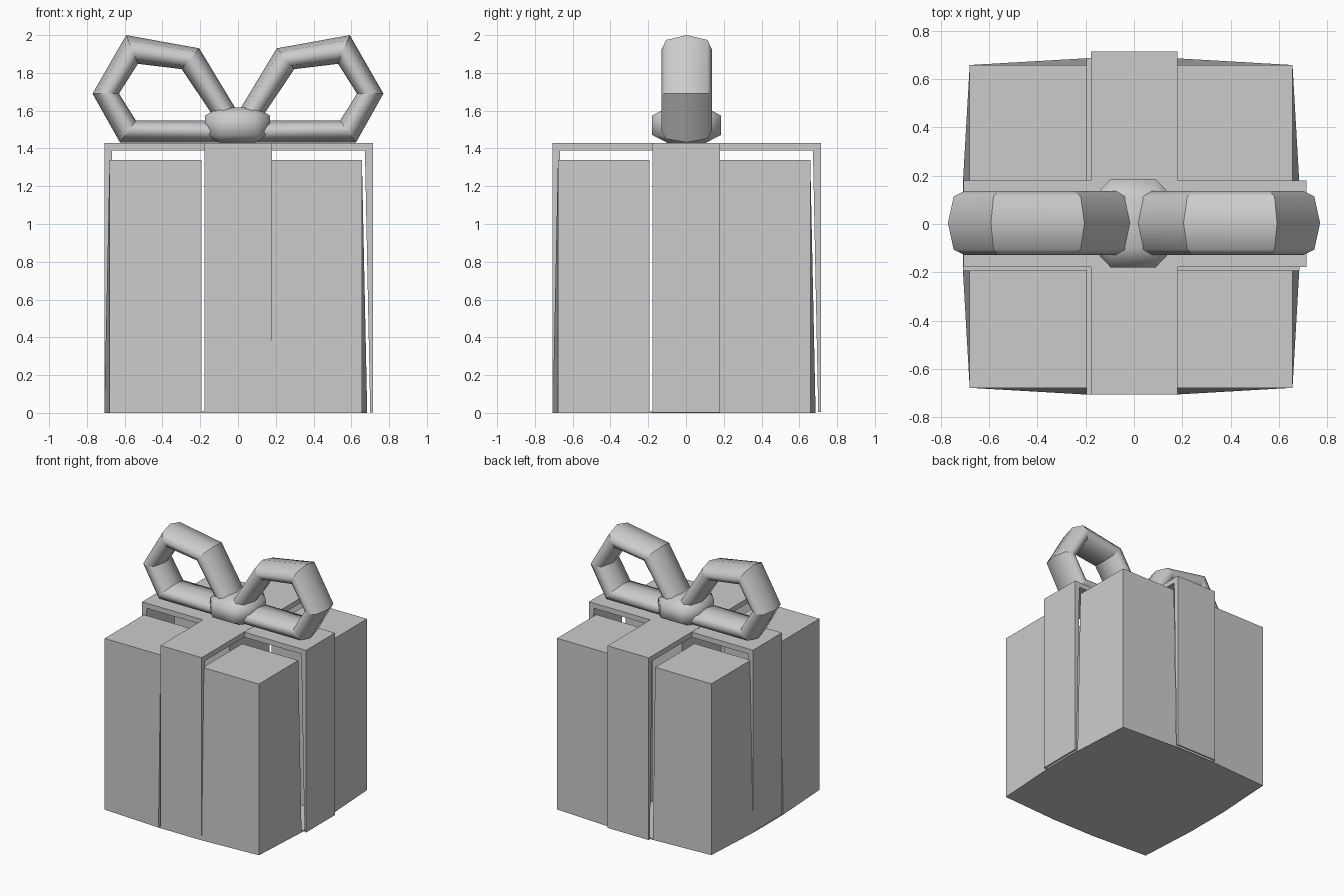
import bpy, bmesh, math
from mathutils import Matrix, Vector

if "Cube" in bpy.data.objects:
    bpy.data.objects.remove(bpy.data.objects["Cube"])


def finish(name, bm, smooth=False):
    bmesh.ops.recalc_face_normals(bm, faces=bm.faces[:])
    for f in bm.faces:
        f.smooth = smooth
    me = bpy.data.meshes.new(name)
    bm.to_mesh(me)
    bm.free()
    ob = bpy.data.objects.new(name, me)
    bpy.context.collection.objects.link(ob)
    return ob


def skin(bm, rings, caps=True):
    """Bridge equal-length rings of points; ring edges stay sharp."""
    vs = [[bm.verts.new(p) for p in r] for r in rings]
    n = len(rings[0])
    for a, b in zip(vs, vs[1:]):
        for i in range(n):
            j = (i + 1) % n
            bm.faces.new((a[i], a[j], b[j], b[i]))
    if caps:
        bm.faces.new(vs[0])
        bm.faces.new(vs[-1])
    bm.edges.ensure_lookup_table()
    for r in vs:
        for i in range(n):
            e = bm.edges.get((r[i], r[(i + 1) % n]))
            if e:
                e.smooth = False


# Box: four corner blocks with a cross-shaped channel between them
CEN = Vector((-0.012, -0.01, 0))
IN, OUT, FLARE, TOP = 0.182, 0.668, 0.696, 1.34
for k, side in enumerate(("back_right", "back_left", "front_left", "front_right")):
    m = Matrix.Translation(CEN) @ Matrix.Rotation(k * math.pi / 2, 4, 'Z')
    bottom = [(IN, IN), (FLARE, IN), (OUT, OUT), (IN, FLARE)]
    top = [(IN, IN), (OUT, IN), (OUT, OUT), (IN, OUT)]
    bm = bmesh.new()
    skin(bm, [[m @ Vector((x, y, 0.006)) for x, y in bottom],
              [m @ Vector((x, y, TOP)) for x, y in top]])
    finish("box_corner_" + side, bm)

# Thin floor closing the underside of the channels
floor = []
for k in range(4):
    m = Matrix.Translation(CEN) @ Matrix.Rotation(k * math.pi / 2, 4, 'Z')
    floor += [m @ Vector((x, y, 0)) for x, y in ((FLARE, -IN), (FLARE, IN), (OUT, OUT))]
bm = bmesh.new()
skin(bm, [floor, [p + Vector((0, 0, 0.008)) for p in floor]])
finish("box_floor", bm)

# Ribbon straps: two crossing arches, legs thinning towards the ground
arch = [(-0.706, 0.005), (-0.706, 1.43), (0.714, 1.43), (0.714, 0.005),
        (0.70, 0.005), (0.672, 1.39), (-0.666, 1.39), (-0.69, 0.005)]
for name, swap, drop in (("ribbon_strap_side", False, 0.002),
                         ("ribbon_strap_front", True, 0.0)):
    rings = []
    for w in (-0.177, 0.18):
        rings.append([(w, a, z) if swap else (a, w, z - drop) for a, z in arch])
    bm = bmesh.new()
    skin(bm, rings)
    finish(name, bm)

# Bow loops: flattened eight-sided tube, given by outer/inner corners in xz
corners = [((0.015, 1.615), (0.12, 1.555)), ((0.205, 1.93), (0.298, 1.82)),
           ((0.592, 2.0), (0.53, 1.848)), ((0.77, 1.69), (0.63, 1.69)),
           ((0.625, 1.432), (0.54, 1.547)), ((0.08, 1.432), (0.08, 1.547))]
section = [(0, 1), (0.11, 0.66), (0.133, 0), (0.11, -0.66),
           (0, -1), (-0.11, -0.66), (-0.133, 0), (-0.11, 0.66)]
for name, s in (("bow_loop_right", 1), ("bow_loop_left", -1)):
    rings = []
    for (ox, oz), (ix, iz) in corners:
        ring = []
        for y, t in section:
            u = (1 + t) / 2
            ring.append((s * (ix + (ox - ix) * u), y + 0.004, iz + (oz - iz) * u))
        rings.append(ring)
    bm = bmesh.new()
    skin(bm, rings)
    finish(name, bm, True)

# Knot: bevelled block, smooth shaded
bm = bmesh.new()
bmesh.ops.create_cube(bm, size=1)
bmesh.ops.bevel(bm, geom=bm.edges[:], offset=0.23, segments=1,
                affect='EDGES', profile=0.5)
bmesh.ops.scale(bm, vec=(0.345, 0.365, 0.19), verts=bm.verts)
bmesh.ops.translate(bm, vec=(-0.003, 0.003, 1.523), verts=bm.verts)
finish("bow_knot", bm, True)
